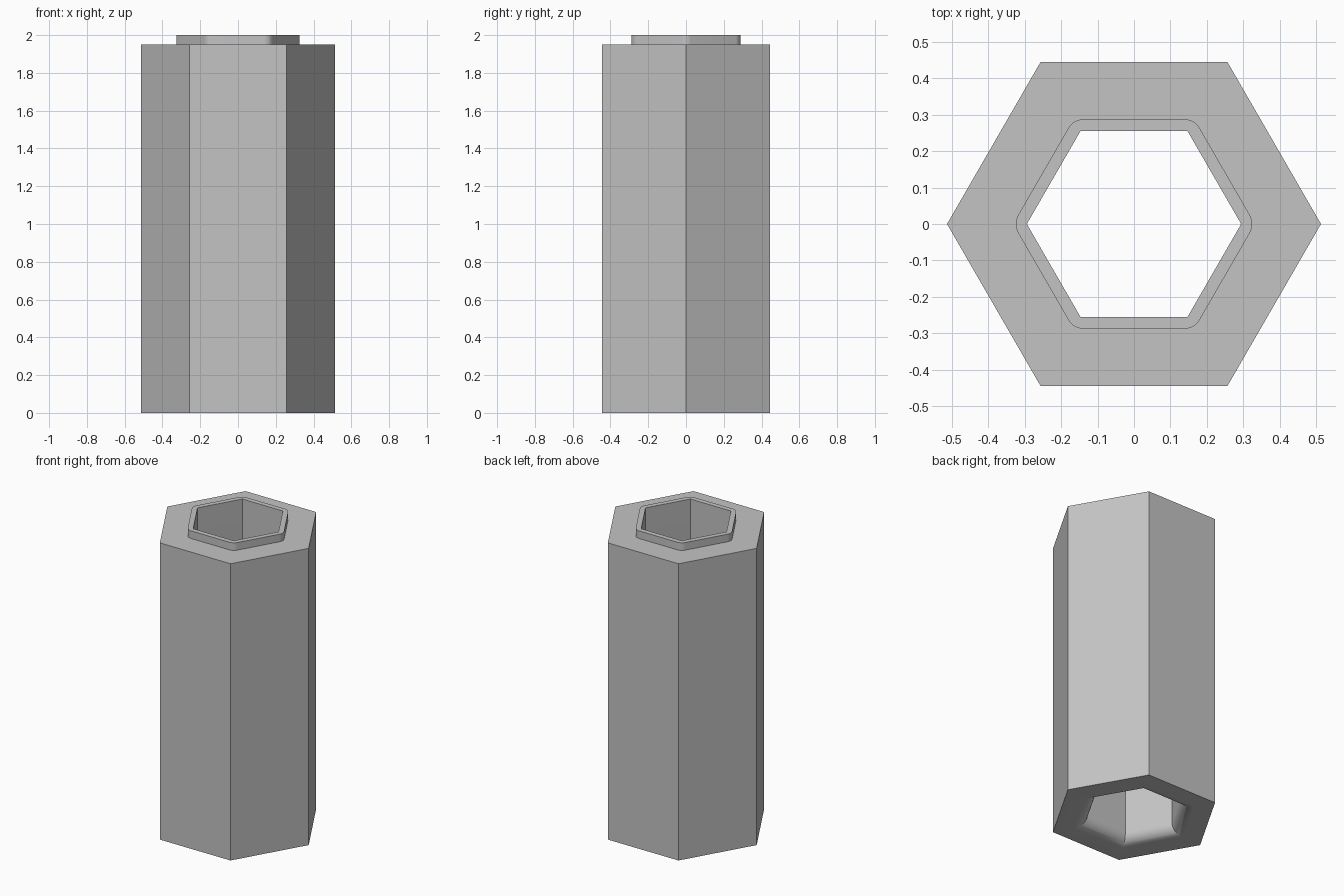
import bpy
import bmesh
from math import sin, cos, pi, radians

default = bpy.data.objects.get("Cube")
if default:
    bpy.data.objects.remove(default, do_unlink=True)

HEIGHT, SHOULDER = 2.0, 1.95
OUTER, COLLAR, BORE = 0.445, 0.288, 0.255   # centre-to-flat distances
CORNER, FILLET = 0.05, 0.075                # collar corner and mouth rounding

grey = bpy.data.materials.new("plain_grey")
grey.use_nodes = True
colour = (0.55, 0.55, 0.55, 1)
grey.diffuse_color = colour
grey.node_tree.nodes["Principled BSDF"].inputs["Base Color"].default_value = colour

bm = bmesh.new()


def hexagon(flat, z, rounding=0.0, steps=8):
    """Loop of vertices around a hexagon, with optional rounded corners."""
    centre = (flat - rounding) / cos(pi / 6)
    loop = []
    for side in range(6):
        a = side * pi / 3
        if not rounding:
            loop.append(bm.verts.new((centre * cos(a), centre * sin(a), z)))
            continue
        for i in range(steps + 1):
            b = a + (i / steps - 0.5) * pi / 3
            loop.append(bm.verts.new((centre * cos(a) + rounding * cos(b),
                                      centre * sin(a) + rounding * sin(b), z)))
    return loop


def wall(lower, upper):
    """Quads between two loops of equal length."""
    n = len(lower)
    for i in range(n):
        j = (i + 1) % n
        bm.faces.new((lower[i], lower[j], upper[j], upper[i]))


def ring_face(outer, inner):
    """Flat ring between two loops of any length."""
    edges = []
    for loop in (outer, inner):
        for i, v in enumerate(loop):
            w = loop[(i + 1) % len(loop)]
            edges.append(bm.edges.get((v, w)) or bm.edges.new((v, w)))
    bmesh.ops.triangle_fill(bm, edges=edges, use_beauty=True, use_dissolve=False,
                            normal=(0, 0, 1))


# Outer body and raised collar
base = hexagon(OUTER, 0)
shoulder = hexagon(OUTER, SHOULDER)
collar_foot = hexagon(COLLAR, SHOULDER, CORNER)
collar_rim = hexagon(COLLAR, HEIGHT, CORNER)
bore_top = hexagon(BORE, HEIGHT)
wall(base, shoulder)
ring_face(shoulder, collar_foot)
wall(collar_foot, collar_rim)
ring_face(collar_rim, bore_top)

# Through bore, flaring out in a rounded mouth at the bottom
previous = bore_top
STEPS = 10
for i in range(STEPS + 1):
    t = i / STEPS * pi / 2
    ring = hexagon(BORE + FILLET * (1 - cos(t)), FILLET * (1 - sin(t)))
    wall(previous, ring)
    previous = ring
wall(previous, base)

bmesh.ops.recalc_face_normals(bm, faces=bm.faces[:])
mesh = bpy.data.meshes.new("hexagonal_sleeve")
bm.to_mesh(mesh)
bm.free()
mesh.materials.append(grey)
sleeve = bpy.data.objects.new("hexagonal_sleeve", mesh)
bpy.context.collection.objects.link(sleeve)

# Smooth the rounded parts, keep the hexagon edges crisp
bpy.ops.object.select_all(action="DESELECT")
sleeve.select_set(True)
bpy.context.view_layer.objects.active = sleeve
bpy.ops.object.shade_smooth_by_angle(angle=radians(30))
